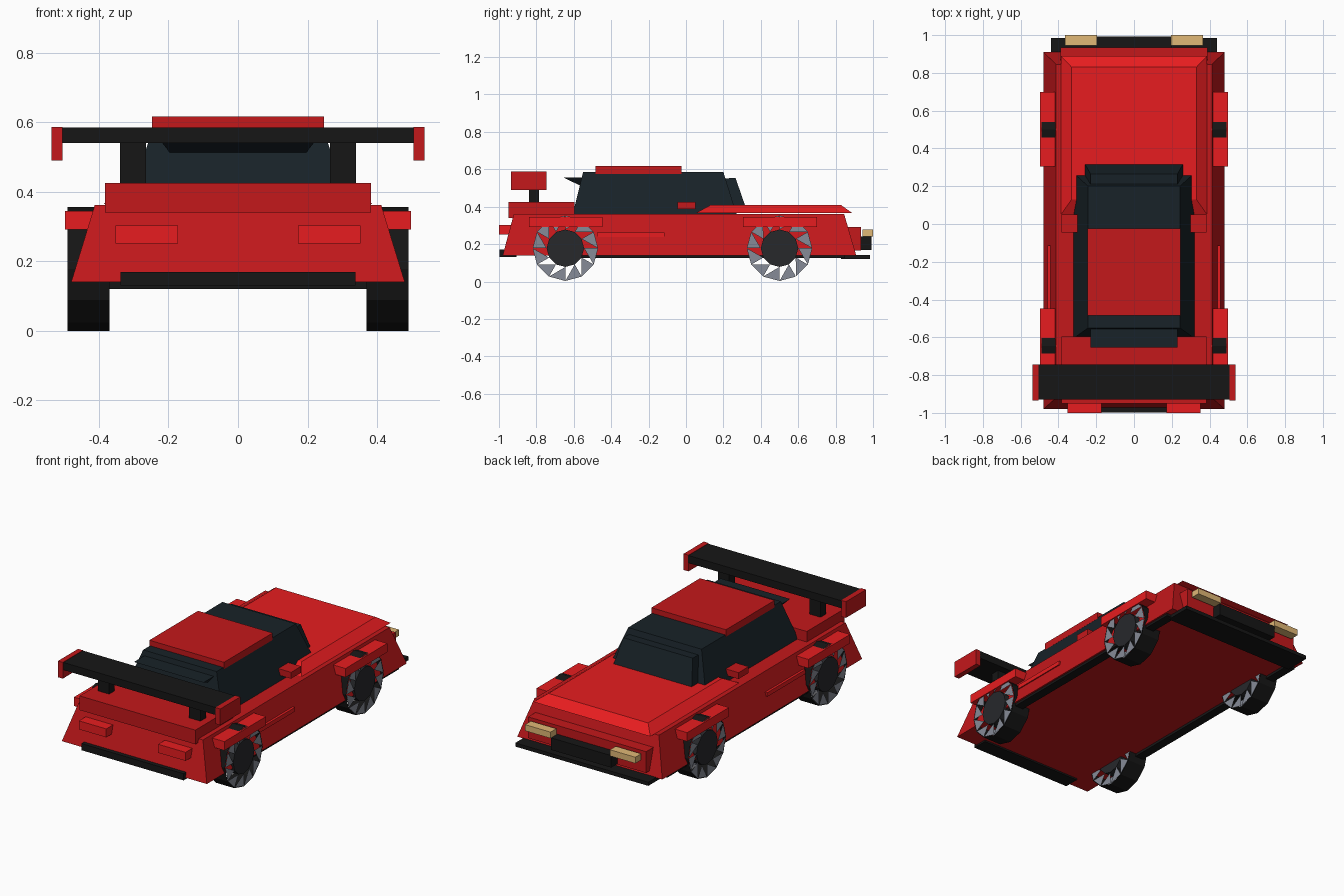
import bpy, bmesh
from math import sin, cos, pi

if "Cube" in bpy.data.objects:
    bpy.data.objects.remove(bpy.data.objects["Cube"])


def mat(name, r, g, b):
    m = bpy.data.materials.new(name)
    m.diffuse_color = (r, g, b, 1)
    m.use_nodes = True
    m.node_tree.nodes["Principled BSDF"].inputs["Base Color"].default_value = m.diffuse_color
    return m


RED = mat("body_red", 0.55, 0.009, 0.011)
BRIGHT = mat("bright_red", 0.80, 0.012, 0.014)
BLACK = mat("black_trim", 0.008, 0.008, 0.008)
GLASS = mat("dark_glass", 0.009, 0.016, 0.021)
HUB = mat("hub_grey", 0.02, 0.021, 0.024)
RIM = mat("rim_grey", 0.24, 0.26, 0.31)
LAMP = mat("lamp_tan", 0.75, 0.48, 0.18)


def build(name, verts, faces, material, fix=True):
    me = bpy.data.meshes.new(name)
    me.from_pydata(verts, [], faces)
    if fix:
        bm = bmesh.new()
        bm.from_mesh(me)
        bmesh.ops.recalc_face_normals(bm, faces=bm.faces)
        bm.to_mesh(me)
        bm.free()
    me.materials.append(material)
    ob = bpy.data.objects.new(name, me)
    bpy.context.collection.objects.link(ob)
    return ob


def frustum(name, low, high, z0, z1, material):
    """Box between two rectangles (x0, x1, y0, y1) at heights z0 and z1."""
    v = []
    for (x0, x1, y0, y1), z in ((low, z0), (high, z1)):
        v += [(x0, y0, z), (x1, y0, z), (x1, y1, z), (x0, y1, z)]
    f = [(3, 2, 1, 0), (4, 5, 6, 7)]
    f += [(i, (i + 1) % 4, (i + 1) % 4 + 4, i + 4) for i in range(4)]
    return build(name, v, f, material)


def box(name, x0, x1, y0, y1, z0, z1, material):
    r = (x0, x1, y0, y1)
    return frustum(name, r, r, z0, z1, material)


def pair(name, x0, x1, *rest):
    """Box on the right and its mirror on the left."""
    box(name + "_right", x0, x1, *rest)
    box(name + "_left", -x1, -x0, *rest)


def prism(name, profile, material):
    """Side profile of (half width, y, z) points spanned across the car."""
    n = len(profile)
    v = [(s * x, y, z) for s in (-1, 1) for x, y, z in profile]
    f = [tuple(range(n)), tuple(range(n, 2 * n))]
    f += [(i, (i + 1) % n, (i + 1) % n + n, i + n) for i in range(n)]
    return build(name, v, f, material)


def ring(x, r, y, z, n=12):
    return [(x, y + r * sin(2 * pi * i / n), z + r * cos(2 * pi * i / n)) for i in range(n)]


def wheel(name, side, y, n=12, z=0.178):
    xa, xb = side * 0.37, side * 0.49
    # open tread band
    band = [(i, (i + 1) % n, (i + 1) % n + n, i + n) for i in range(n)]
    build(name + "_tyre", ring(xa, 0.178, y, z) + ring(xb, 0.178, y, z), band, BLACK)
    # hub drum
    caps = [tuple(range(n)), tuple(range(n, 2 * n))]
    build(name + "_hub", ring(xa, 0.1, y, z) + ring(xb, 0.1, y, z), band + caps, HUB)
    # saw-tooth rim: one triangle per sector on both faces
    for tag, x in (("inner", xa), ("outer", xb)):
        tri = [(i, (i + 1) % n, i + n) for i in range(n)]
        if x > 0 and tag == "inner" or x < 0 and tag == "outer":
            tri = [t[::-1] for t in tri]
        build(f"{name}_rim_{tag}", ring(x, 0.175, y, z) + ring(x, 0.1, y, z), tri, RIM, False)


# Main body, rear deck and hood
frustum("lower_body", (-0.48, 0.48, -0.98, 0.91), (-0.412, 0.412, -0.92, 0.845), 0.14, 0.362, RED)
box("rear_deck", -0.383, 0.383, -0.95, -0.595, 0.34, 0.425, RED)
frustum("hood", (-0.387, 0.387, 0.05, 0.89), (-0.33, 0.33, 0.13, 0.83), 0.365, 0.408, BRIGHT)

# Cabin
frustum("cabin_glass", (-0.32, 0.32, -0.605, 0.27), (-0.243, 0.243, -0.55, 0.20), 0.362, 0.585, GLASS)
prism("windshield", [(0.23, 0.15, 0.55), (0.23, 0.265, 0.553), (0.26, 0.318, 0.40), (0.26, 0.15, 0.40)], GLASS)
prism("rear_window_lip", [(0.23, -0.655, 0.556), (0.23, -0.55, 0.556), (0.19, -0.55, 0.505)], GLASS)
box("roof_panel", -0.247, 0.247, -0.485, -0.025, 0.575, 0.617, RED)
pair("mirror", 0.29, 0.383, -0.045, 0.05, 0.387, 0.425, RED)

# Front end
box("front_bumper", -0.39, 0.39, 0.84, 0.935, 0.165, 0.292, RED)
box("front_splitter", -0.44, 0.44, 0.83, 0.985, 0.12, 0.142, BLACK)
box("grille", -0.2, 0.2, 0.93, 0.993, 0.168, 0.24, BLACK)
pair("headlight", 0.197, 0.365, 0.945, 1.0, 0.24, 0.277, LAMP)

# Rear end
pair("tail_light", 0.172, 0.353, -1.0, -0.91, 0.252, 0.303, BRIGHT)
box("rear_diffuser", -0.338, 0.338, -0.997, -0.905, 0.13, 0.17, BLACK)

# Sides
pair("side_skirt", 0.415, 0.47, -0.6, 0.85, 0.125, 0.145, BLACK)
pair("side_stripe", 0.42, 0.457, -0.475, -0.115, 0.237, 0.262, BRIGHT)

# Rear wing
box("wing_blade", -0.51, 0.51, -0.93, -0.745, 0.54, 0.585, BLACK)
pair("wing_endplate", 0.505, 0.537, -0.935, -0.745, 0.49, 0.587, RED)
pair("wing_post", 0.265, 0.34, -0.84, -0.787, 0.42, 0.545, BLACK)

# Wheels and fender blocks
for end, y, y0, y1 in (("front", 0.5, 0.305, 0.7), ("rear", -0.645, -0.84, -0.447)):
    pair(end + "_fender", 0.38, 0.498, y0, y1, 0.292, 0.345, BRIGHT)
    for side, tag in ((1, "right"), (-1, "left")):
        wheel(f"{end}_{tag}_wheel", side, y)
